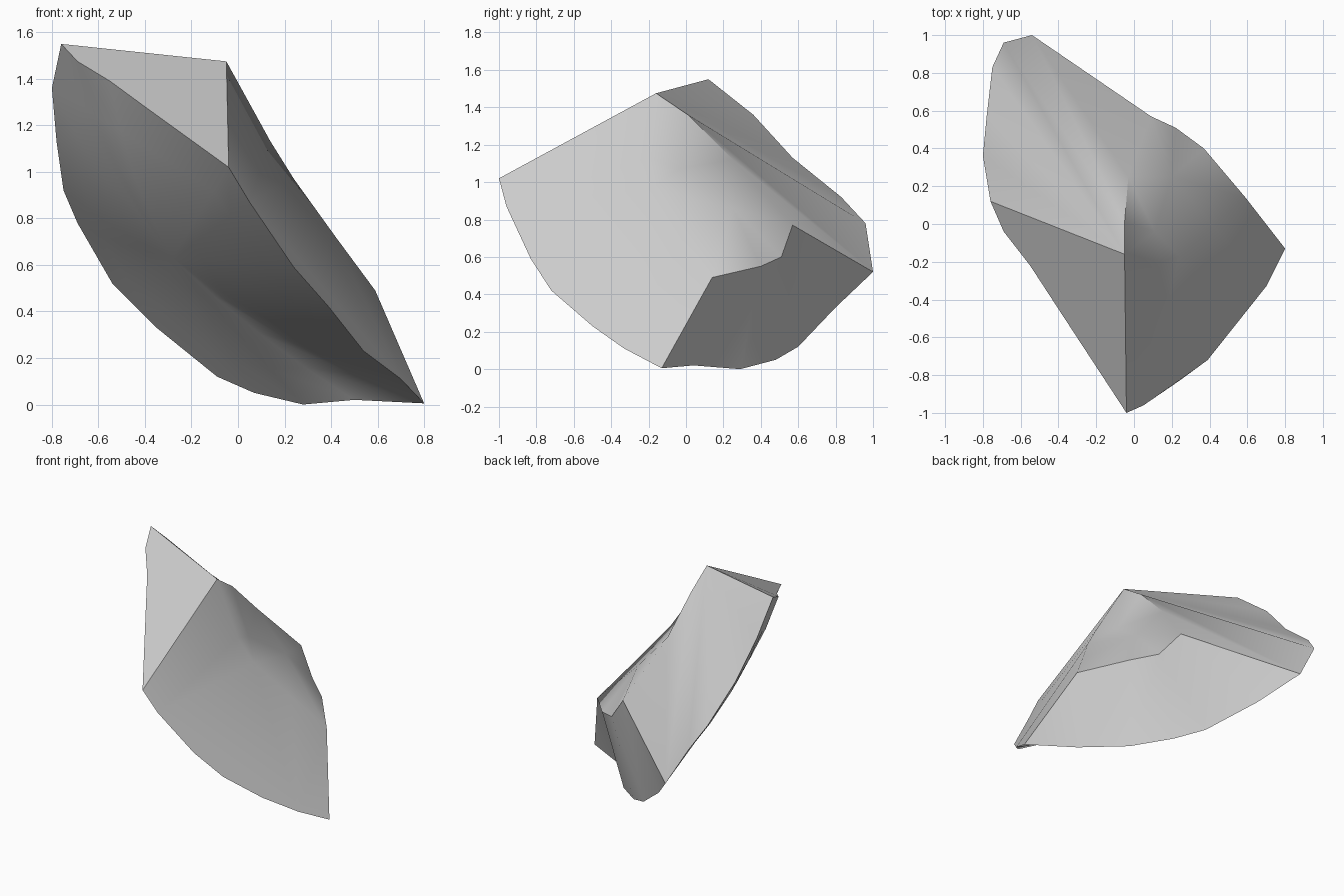
import bpy
import bmesh
from mathutils import Vector

default_cube = bpy.data.objects.get("Cube")
if default_cube:
    bpy.data.objects.remove(default_cube)

# One stone colour for the whole shard
stone = bpy.data.materials.new("light_grey_stone")
stone.use_nodes = True
stone_colour = (0.6, 0.6, 0.6, 1)
stone.diffuse_color = stone_colour
stone.node_tree.nodes["Principled BSDF"].inputs["Base Color"].default_value = stone_colour

bm = bmesh.new()


def vert(x, y, z):
    return bm.verts.new((x, y, z))


def chain(*points):
    """Make a run of vertices along one broken edge."""
    return [vert(*point) for point in points]


def fan(hub, run):
    """Join a hub vertex to each step of a run with triangles."""
    for first, second in zip(run, run[1:]):
        bm.faces.new((hub, first, second))


def dome(rim, crown, outward, steps):
    """Close a rim with rings that round over smoothly to a crown vertex."""
    outer = rim
    for step in range(1, steps):
        t = step / steps
        inner = []
        for v in rim:
            rise = (crown.co - v.co).dot(outward)
            inner.append(bm.verts.new(v.co.lerp(crown.co, t) + outward * rise * t * (1 - t)))
        for i in range(len(rim)):
            a, b = outer[i - 1], outer[i]
            bm.faces.new((a, b, inner[i]))
            bm.faces.new((a, inner[i], inner[i - 1]))
        outer = inner
    fan(crown, outer + outer[:1])


# Main corners of the shard
peak = vert(-0.76, 0.12, 1.55)
shoulder = vert(-0.05, -0.16, 1.475)
nose = vert(-0.04, -1, 1.02)
toe = vert(0.8, -0.13, 0.005)
heel = vert(0.59, 0.14, 0.49)

# Curved edges between the corners
side_rim = chain((0.05, -0.96, 0.87), (0.24, -0.83, 0.59), (0.39, -0.72, 0.42),
                 (0.54, -0.5, 0.23), (0.7, -0.33, 0.11))
under_rim = chain((0.5, 0.04, 0.02), (0.28, 0.29, 0), (0.07, 0.48, 0.05),
                  (-0.09, 0.6, 0.12), (-0.35, 0.8, 0.33), (-0.54, 1, 0.52))
back_rim = chain((-0.69, 0.96, 0.78), (-0.75, 0.83, 0.92),
                 (-0.78, 0.57, 1.13), (-0.8, 0.36, 1.36))
top_rim = chain((-0.69, -0.04, 1.475), (-0.55, -0.22, 1.39), (-0.4, -0.45, 1.28))
notch_rim = chain((0.42, -0.01, 0.72), (0.24, -0.17, 0.97), (0.14, -0.2, 1.13))
ledge = chain((0.37, 0.4, 0.55), (0.22, 0.51, 0.6), (0.09, 0.57, 0.77))
ridge = chain((-0.05, 0.01, 1.36), (-0.03, 0.25, 1.12))

# Flat broken faces on the side and the top
bm.faces.new([nose, *side_rim, toe, heel, *notch_rim, shoulder])
bm.faces.new([peak, shoulder, nose, *reversed(top_rim)])

# Broken face underneath at the back
tail = under_rim[-1]
fan(heel, [toe, under_rim[0], ledge[0]])
fan(ledge[0], [*under_rim[:2], ledge[1]])
fan(ledge[1], [*under_rim[1:4], ledge[2]])
fan(ledge[2], under_rim[3:])

# Inner face sweeping from the ridge to the back rim
fan(shoulder, [peak, *reversed(back_rim), ridge[0]])
fan(ridge[0], [back_rim[0], tail, ridge[1]])
fan(ridge[1], [tail, ledge[2]])

# Hollow behind the notch, and the blunt swelling beside it
hollow = vert(0.11, -0.04, 1.07)
swelling = vert(0.2, 0.25, 0.86)
bend, knee, lip = notch_rim
fan(hollow, [lip, shoulder, *ridge, swelling, knee, lip])
fan(swelling, [ridge[1], *reversed(ledge), heel, bend, knee])

# Rounded outer skin, fullest towards the back rim
outward = Vector((-0.69, -0.33, -0.64)).normalized()
outer_rim = [nose, *side_rim, toe, *under_rim, *back_rim, peak, *top_rim]
crown = vert(-0.28, 0.14, 0.63)
dome(outer_rim, crown, outward, steps=4)

# Finish the shard as one closed solid
bmesh.ops.recalc_face_normals(bm, faces=bm.faces)
mesh = bpy.data.meshes.new("rock_shard")
bm.to_mesh(mesh)
bm.free()
mesh.materials.append(stone)
shard = bpy.data.objects.new("rock_shard", mesh)
bpy.context.collection.objects.link(shard)

bpy.ops.object.select_all(action="DESELECT")
shard.select_set(True)
bpy.context.view_layer.objects.active = shard
bpy.ops.object.shade_smooth_by_angle(angle=0.7)
